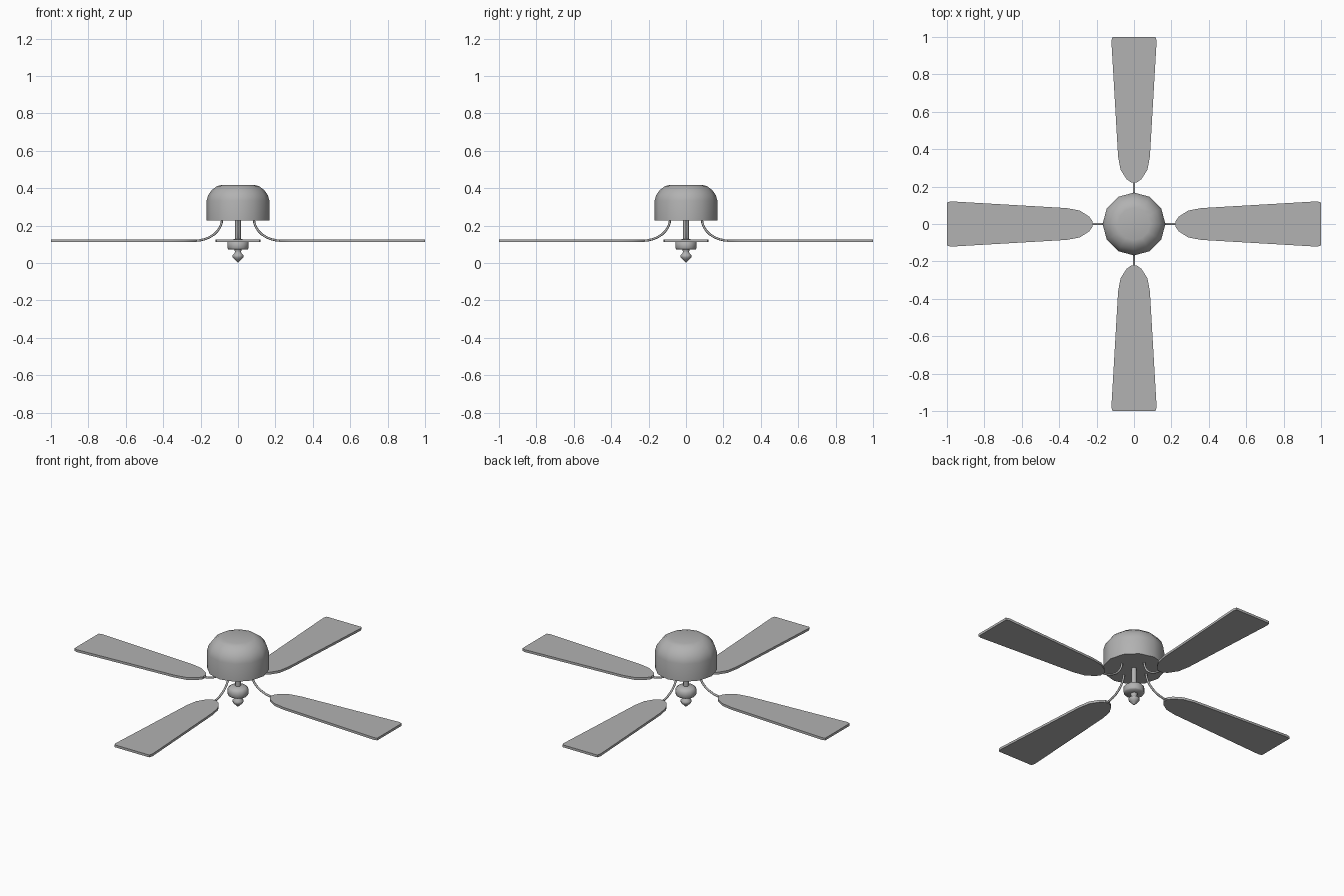
import bpy, bmesh
from math import pi, sin, cos
from mathutils import Matrix

if "Cube" in bpy.data.objects:
    bpy.data.objects.remove(bpy.data.objects["Cube"])

# Dark grey finish
grey = bpy.data.materials.new("dark_grey")
grey.diffuse_color = (0.445, 0.445, 0.445, 1)
grey.use_nodes = True
grey.node_tree.nodes["Principled BSDF"].inputs["Base Color"].default_value = grey.diffuse_color


def finish(name, bm, angle=40):
    bmesh.ops.recalc_face_normals(bm, faces=bm.faces)
    mesh = bpy.data.meshes.new(name)
    bm.to_mesh(mesh)
    bm.free()
    mesh.materials.append(grey)
    ob = bpy.data.objects.new(name, mesh)
    bpy.context.collection.objects.link(ob)
    bpy.ops.object.select_all(action='DESELECT')
    ob.select_set(True)
    bpy.context.view_layer.objects.active = ob
    bpy.ops.object.shade_smooth_by_angle(angle=angle * pi / 180)
    return ob


def lathe(name, profile, sides=12, angle=40):
    """Spin an (r, z) profile about the z axis."""
    bm = bmesh.new()
    verts = [bm.verts.new((r, 0, z)) for r, z in profile]
    edges = [bm.edges.new(p) for p in zip(verts, verts[1:])]
    bmesh.ops.spin(bm, geom=verts + edges, cent=(0, 0, 0), axis=(0, 0, 1),
                   angle=2 * pi, steps=sides, use_duplicate=False)
    bmesh.ops.remove_doubles(bm, verts=bm.verts, dist=1e-4)
    return finish(name, bm, angle)


def blade(name, turn):
    half = [(0.222, 0.015), (0.24, 0.04), (0.29, 0.072), (0.36, 0.085),
            (0.98, 0.121), (1.0, 0.115)]
    outline = half + [(x, -y) for x, y in reversed(half)]
    bm = bmesh.new()
    face = bm.faces.new([bm.verts.new((x, y, 0.112)) for x, y in outline])
    ext = bmesh.ops.extrude_face_region(bm, geom=[face], use_keep_orig=True)
    top = [g for g in ext['geom'] if isinstance(g, bmesh.types.BMVert)]
    bmesh.ops.translate(bm, verts=top, vec=(0, 0, 0.014))
    bm.transform(Matrix.Rotation(turn, 4, 'Z'))
    return finish(name, bm, 30)


def arm(name, turn, radius=0.006, sides=8, steps=8):
    """Quarter-bend tube from under the housing to the blade root."""
    bm = bmesh.new()
    rings = []
    for i in range(steps + 1):
        a = pi / 2 * i / steps
        x, z = 0.232 - 0.147 * cos(a), 0.235 - 0.116 * sin(a)
        tx, tz = 0.147 * sin(a), -0.116 * cos(a)
        n = (tx * tx + tz * tz) ** 0.5
        nx, nz = -tz / n, tx / n
        rings.append([bm.verts.new((x + nx * radius * cos(b), radius * sin(b),
                                    z + nz * radius * cos(b)))
                      for b in (2 * pi * j / sides for j in range(sides))])
    for r0, r1 in zip(rings, rings[1:]):
        for j in range(sides):
            k = (j + 1) % sides
            bm.faces.new((r0[j], r0[k], r1[k], r1[j]))
    bm.faces.new(rings[0])
    bm.faces.new(rings[-1])
    bm.transform(Matrix.Rotation(turn, 4, 'Z'))
    return finish(name, bm, 50)


# Domed motor housing
lathe("motor_housing", [(0, 0.228), (0.168, 0.228), (0.168, 0.333),
                        (0.159, 0.364), (0.139, 0.391), (0.112, 0.411),
                        (0.086, 0.418), (0, 0.418)])

# Down rod
lathe("down_rod", [(0, 0.235), (0.015, 0.235), (0.015, 0.115), (0, 0.115)])

# Turned hub and finial
lathe("hub_finial", [(0, 0.129), (0.02, 0.128), (0.045, 0.122), (0.057, 0.11),
                     (0.057, 0.08), (0.052, 0.073), (0.02, 0.071),
                     (0.016, 0.061), (0.019, 0.052), (0.03, 0.042),
                     (0.029, 0.03), (0.018, 0.018), (0.008, 0.009), (0, 0)],
      angle=62)

# Four blades with curved arms
for i in range(4):
    blade(f"blade_{i + 1}", i * pi / 2)
    arm(f"blade_arm_{i + 1}", i * pi / 2)
